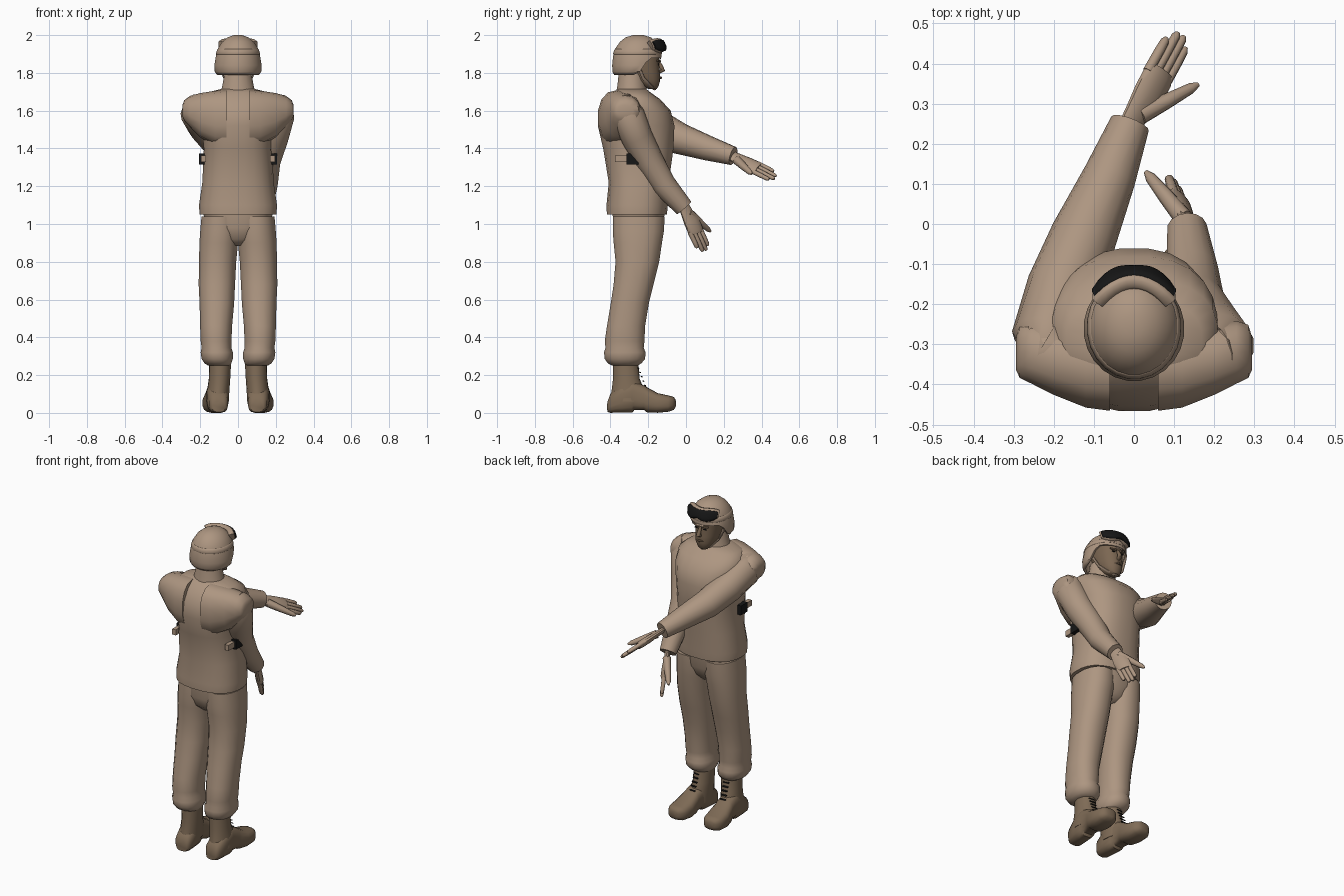
import bpy, bmesh, math
from mathutils import Vector, Matrix

cube = bpy.data.objects.get("Cube")
if cube:
    bpy.data.objects.remove(cube, do_unlink=True)


def material(name, rgb):
    m = bpy.data.materials.new(name)
    m.use_nodes = True
    m.diffuse_color = (*rgb, 1)
    m.node_tree.nodes["Principled BSDF"].inputs["Base Color"].default_value = (*rgb, 1)
    return m


TAN = material("tan cloth", (0.42, 0.305, 0.22))
BOOT = material("brown leather", (0.215, 0.15, 0.095))
SKIN = material("face skin", (0.2, 0.135, 0.085))
BLACK = material("black", (0.008, 0.008, 0.008))


def finish(name, bm, mat, angle=50):
    bmesh.ops.recalc_face_normals(bm, faces=bm.faces)
    me = bpy.data.meshes.new(name)
    bm.to_mesh(me)
    bm.free()
    me.materials.append(mat)
    me.polygons.foreach_set("use_smooth", [True] * len(me.polygons))
    me.set_sharp_from_angle(angle=math.radians(angle))
    ob = bpy.data.objects.new(name, me)
    bpy.context.collection.objects.link(ob)
    return ob


def loft(name, rings, mat, sides=16, power=1.0, caps=(True, True), shape=None):
    """Skin rings given as (centre, u axis, v axis); power < 1 makes them boxier."""
    bm = bmesh.new()
    loops = []
    for c, u, v in rings:
        loop = []
        for i in range(sides):
            a = 2 * math.pi * (i + 0.5) / sides
            cu, sv = math.cos(a), math.sin(a)
            cu = math.copysign(abs(cu) ** power, cu)
            sv = math.copysign(abs(sv) ** power, sv)
            p = c + u * cu + v * sv
            loop.append(bm.verts.new(shape(p) if shape else p))
        loops.append(loop)
    for a, b in zip(loops, loops[1:]):
        for i in range(sides):
            j = (i + 1) % sides
            bm.faces.new((a[i], a[j], b[j], b[i]))
    if caps[0]:
        bm.faces.new(loops[0])
    if caps[1]:
        bm.faces.new(loops[-1])
    return finish(name, bm, mat)


def stack(name, rows, mat, cx=0, **kw):
    """Horizontal rings: height, half width, back y, front y, optional x shift."""
    rings = [(Vector((cx + (r[4] if len(r) > 4 else 0), (r[2] + r[3]) / 2, r[0])),
              Vector((r[1], 0, 0)), Vector((0, (r[3] - r[2]) / 2, 0))) for r in rows]
    return loft(name, rings, mat, **kw)


def tube(name, pts, radii, mat, wide=None, flat=1.0, **kw):
    """Tapered limb through points; wide sets the broad direction."""
    pts = [Vector(p) for p in pts]
    rings = []
    for i, p in enumerate(pts):
        d = (pts[min(i + 1, len(pts) - 1)] - pts[max(i - 1, 0)]).normalized()
        u = Vector(wide or (1, 0, 0))
        u = (u - d * u.dot(d)).normalized()
        rings.append((p, u * radii[i], d.cross(u) * radii[i] * flat))
    return loft(name, rings, mat, **kw)


def box(name, loc, size, mat, rot=0):
    bm = bmesh.new()
    bmesh.ops.create_cube(bm, size=1, matrix=Matrix.Translation(loc)
                          @ Matrix.Rotation(rot, 4, "X") @ Matrix.Diagonal((*size, 1)))
    return finish(name, bm, mat, 30)


# Vest and collar
stack("vest", [(1.05, .205, -.42, -.1), (1.1, .208, -.422, -.095),
               (1.22, .19, -.41, -.09), (1.4, .182, -.44, -.065), (1.52, .195, -.468, -.06),
               (1.6, .21, -.455, -.08), (1.66, .21, -.42, -.135), (1.695, .17, -.385, -.185),
               (1.715, .09, -.36, -.21)], TAN, sides=24, power=0.82)
stack("collar", [(1.68, .1, -.375, -.2), (1.73, .085, -.365, -.21), (1.82, .068, -.355, -.22)], TAN)

# Arms
tube("lowered_arm", [(.15, -.32, 1.62), (.195, -.325, 1.62), (.212, -.305, 1.57), (.185, -.26, 1.46),
                     (.15, -.195, 1.335), (.145, -.12, 1.21), (.132, -.01, 1.085)],
     [.06, .08, .088, .083, .076, .066, .05], TAN, sides=14)
tube("raised_arm", [(-.15, -.32, 1.62), (-.2, -.32, 1.615), (-.215, -.28, 1.585), (-.178, -.16, 1.52),
                    (-.125, -.03, 1.45), (-.06, .12, 1.4), (-.01, .25, 1.36)],
     [.06, .08, .09, .09, .083, .066, .05], TAN, wide=(0, 0, 1), sides=14)
for side in (-1, 1):
    # Shoulder blades widening the upper back out to the arms
    blade = [(.06, 1.56, .15, -.468, -.25), (.12, 1.56, .145, -.46, -.25), (.2, 1.575, .118, -.428, -.245),
             (.255, 1.595, .083, -.4, -.24), (.285, 1.6, .055, -.385, -.25), (.294, 1.6, .03, -.365, -.28)]
    loft("shoulder", [(Vector((side * x, (a + b) / 2, z)), Vector((0, (b - a) / 2, 0)), Vector((0, 0, h)))
                      for x, z, h, a, b in blade], TAN, sides=14, power=.85)
    # Side straps and buckles
    box("side_buckle", (side * .192, -.283, 1.345), (.03, .064, .058), BLACK)
    box("side_strap", (side * .183, -.345, 1.345), (.025, .06, .035), TAN)


def hand(name, wrist, forward, across, length, thumb_tip):
    w, f = Vector(wrist), Vector(forward).normalized()
    t = Vector(across)
    t = (t - f * t.dot(f)).normalized()
    at = lambda a, b: w + f * (a * length) + t * b
    tube(name + "_palm", [at(-.1, 0), at(.1, 0), at(.3, .004), at(.52, .002), at(.58, 0)],
         [.032, .037, .047, .047, .04], TAN, wide=t, flat=.45, sides=12)
    for i, reach in enumerate((.93, 1, .98, .86)):
        b = .033 - i * .022
        tube(name + "_finger", [at(.48, b), at(.72, b), at(reach - .04, b), at(reach, b)],
             [.0135, .013, .0115, .006], TAN, wide=t, sides=8)
    base, tip = at(.1, .012), Vector(thumb_tip)
    tube(name + "_thumb", [base, base.lerp(tip, .45), base.lerp(tip, .88), tip],
         [.024, .02, .014, .006], TAN, wide=f, sides=8)


hand("raised_hand", (-.005, .255, 1.355), (.112, .2, -.1), (.68, -.2, -.62), .275, (.16, .348, 1.265))
hand("lowered_hand", (.133, -.005, 1.08), (-.03, .1, -.215), (-.5, .75, .25), .25, (.03, .13, .96))

# Trousers
stack("trouser_seat", [(.885, .04, -.33, -.18), (.92, .11, -.37, -.145), (.98, .17, -.388, -.12),
                       (1.08, .19, -.39, -.11)], TAN, sides=20, power=.85)
for side in (-1, 1):
    leg = [(1.04, .1, -.39, -.11, -.011), (.96, .106, -.39, -.115, -.01), (.9, .104, -.385, -.125, -.004),
           (.8, .1, -.375, -.14, .002),
           (.68, .098, -.385, -.17, .006), (.58, .093, -.4, -.195, .006), (.46, .086, -.42, -.215, .01),
           (.38, .083, -.432, -.218, .01), (.345, .08, -.428, -.222, .008), (.32, .087, -.436, -.212, .006),
           (.285, .084, -.432, -.215, .004), (.262, .072, -.415, -.235, 0), (.25, .058, -.39, -.255, -.006)]
    stack("trouser_leg", [(*r[:4], side * r[4]) for r in leg], TAN, cx=side * .106, power=.9)

    # Boots
    shaft = [(.06, .06, -.405, -.21, .014), (.12, .059, -.395, -.22, .01),
             (.18, .057, -.388, -.245, .004), (.28, .058, -.388, -.255, 0)]
    parts = [stack("boot_shaft", [(*r[:4], side * r[4]) for r in shaft], BOOT, cx=side * .095)]
    foot = [(-.415, .035, .005, .06), (-.4, .05, 0, .1), (-.34, .057, 0, .15), (-.285, .057, 0, .17),
            (-.275, .055, .014, .168), (-.22, .057, .014, .145), (-.205, .06, .002, .135),
            (-.15, .068, 0, .105), (-.09, .062, .006, .092), (-.065, .045, .016, .085), (-.055, .025, .03, .07)]
    parts.append(loft("boot_foot", [(Vector((side * .11, y, (a + b) / 2)), Vector((r, 0, 0)),
                                     Vector((0, 0, (b - a) / 2))) for y, r, a, b in foot], BOOT, power=.7))
    for k in range(5):
        parts.append(box("boot_lace", (side * .1, -.253 + .009 * (4 - k), .145 + .023 * k),
                         (.036, .008, .005), BLACK, -.5))
    # Turn the toes slightly outward about the heel
    pivot = Matrix.Translation((side * .11, -.3, 0))
    for p in parts:
        p.matrix_world = pivot @ Matrix.Rotation(-side * .07, 4, "Z") @ pivot.inverted()

# Head and face
stack("head", [(1.715, .026, -.2, -.155), (1.73, .043, -.235, -.145), (1.76, .06, -.29, -.137),
               (1.8, .068, -.32, -.138), (1.85, .075, -.34, -.142), (1.91, .078, -.35, -.14)],
      SKIN, sides=18, power=.92)
tube("nose", [(0, -.145, 1.86), (0, -.132, 1.835), (0, -.124, 1.815), (0, -.142, 1.805)],
     [.008, .011, .015, .01], SKIN, sides=8)
tube("lips", [(-.025, -.145, 1.772), (0, -.133, 1.775), (.025, -.145, 1.772)],
     [.003, .007, .003], SKIN, wide=(0, 0, 1), sides=6)
for side in (-1, 1):
    box("eye", (side * .03, -.145, 1.848), (.018, .008, .005), BLACK)
    tube("brow", [(side * .012, -.138, 1.862), (side * .05, -.152, 1.864)], [.007, .005],
         SKIN, wide=(0, 0, 1), sides=6)
    tube("chin_strap", [(side * x, y, z) for x, y, z in
                        [(.098, -.25, 1.83), (.072, -.225, 1.77), (.045, -.185, 1.73), (0, -.165, 1.712)]],
         [.009] * 4, TAN, wide=(0, 1, 0), flat=.5, sides=6)


# Helmet, with its rim raised over the face
def raise_rim(p):
    t = min(max((p.y + .255) / .06, 0), 1)
    p.z = max(p.z, 1.79 + .09 * t)
    return p


helmet = stack("helmet", [(1.79, .112, -.382, -.135), (1.805, .124, -.39, -.13), (1.84, .126, -.392, -.13),
                          (1.89, .118, -.387, -.128), (1.93, .107, -.375, -.135), (1.965, .085, -.35, -.155),
                          (1.988, .056, -.32, -.185), (2.0, .022, -.28, -.225)],
               TAN, sides=24, caps=(False, True), shape=raise_rim)
shell = helmet.modifiers.new("shell", "SOLIDIFY")
shell.thickness = .012
stack("goggle_strap", [(1.898, .116, -.385, -.128), (1.902, .118, -.387, -.126), (1.922, .112, -.381, -.128),
                       (1.926, .107, -.376, -.133)], TAN, sides=24)


# Goggles wrapped round the front of the helmet, leaning back with its slope
def wrap(name, span, offset, half_height, depth, mat):
    rings = []
    for k in range(13):
        s = k / 6 - 1
        a = math.radians(span) * s
        out = Vector((math.sin(a), math.cos(a), 0))
        up = Vector((0, -.42, .91))
        bridge = math.exp(-(s * 4) ** 2)
        size = half_height * (1 - .25 * bridge - .4 * abs(s) ** 5)
        c = Vector((out.x * .1, -.255 + out.y * .118, 1.944)) + out * offset + up * bridge * half_height * .2
        rings.append((c, up * size, (out + Vector((0, 0, .4))).normalized() * depth))
    return loft(name, rings, mat, sides=12, power=.6)


wrap("goggle_frame", 58, .004, .041, .02, TAN)
wrap("goggle_lens", 53, .018, .034, .014, BLACK)
